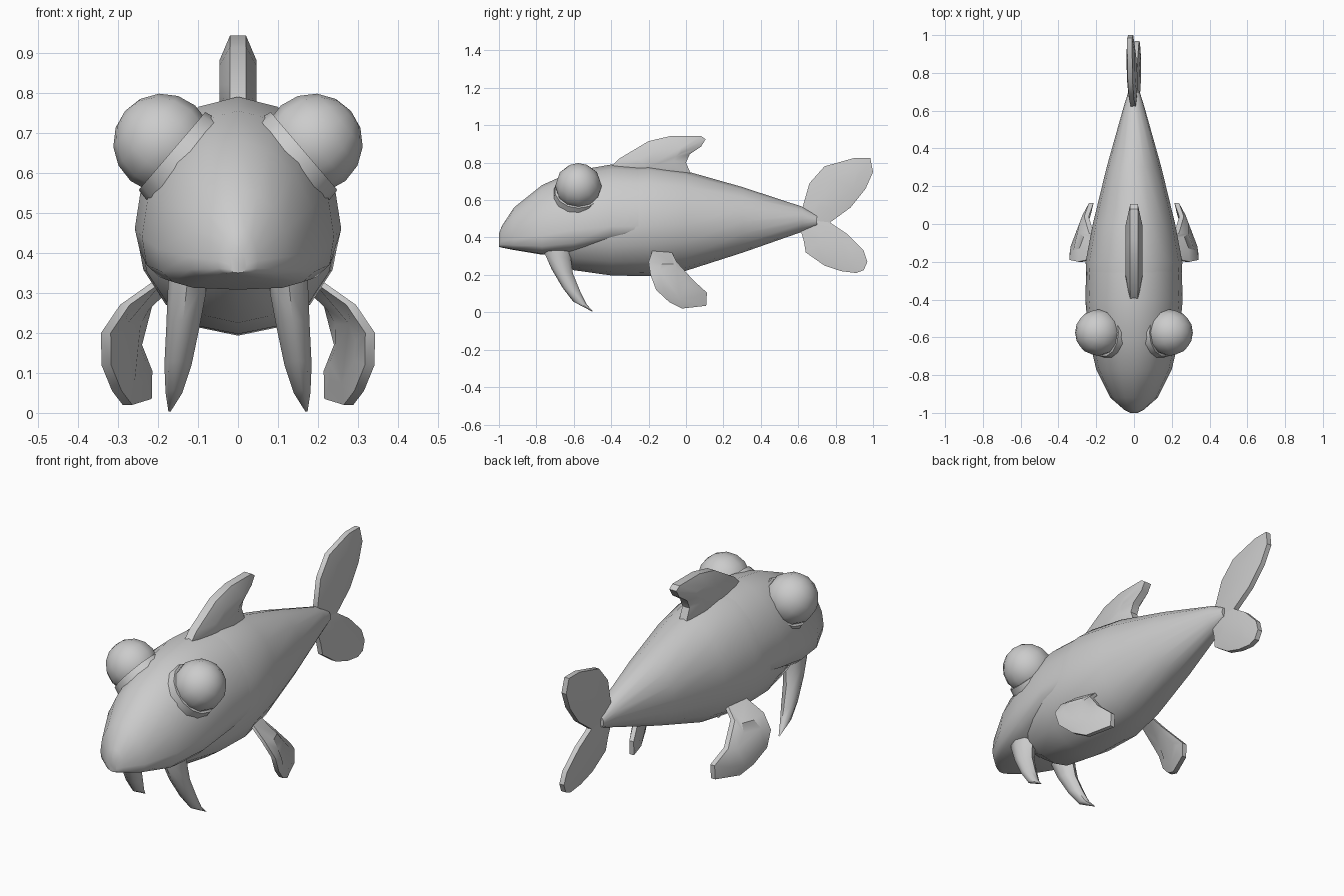
import bpy, bmesh, math
from mathutils import Vector

if "Cube" in bpy.data.objects:
    bpy.data.objects.remove(bpy.data.objects["Cube"])


def finish(bm, name, angle=40):
    bmesh.ops.recalc_face_normals(bm, faces=bm.faces)
    mesh = bpy.data.meshes.new(name)
    bm.to_mesh(mesh)
    bm.free()
    ob = bpy.data.objects.new(name, mesh)
    bpy.context.collection.objects.link(ob)
    bpy.ops.object.select_all(action='DESELECT')
    ob.select_set(True)
    bpy.context.view_layer.objects.active = ob
    bpy.ops.object.shade_smooth_by_angle(angle=math.radians(angle))
    return ob


def loft(name, rings, angle=40):
    bm = bmesh.new()
    loops = [[bm.verts.new(p) for p in ring] for ring in rings]
    n = len(loops[0])
    for a, b in zip(loops, loops[1:]):
        for i in range(n):
            j = (i + 1) % n
            bm.faces.new((a[i], a[j], b[j], b[i]))
    bm.faces.new(loops[0])
    bm.faces.new(loops[-1])
    return finish(bm, name, angle)


def section(y, w, top, mid, bottom, low_power=1.0, n=16):
    """Closed cross-section: elliptical back, adjustable boxiness below."""
    ring = []
    for i in range(n):
        a = 2 * math.pi * i / n
        c, s = math.cos(a), math.sin(a)
        if s >= -1e-6:
            ring.append((w * c, y, mid + (top - mid) * s))
        else:
            x = math.copysign(abs(c) ** low_power, c) if abs(c) > 1e-6 else 0
            ring.append((w * x, y, mid - (mid - bottom) * abs(s) ** low_power))
    return ring


def fin(name, outline, centre, edge, middle, shrink, bend):
    """Blade drawn in side view, thicker in the middle; bend gives its x."""
    cy, cz = centre

    def ring(k, t):
        pts = [(cy + (y - cy) * k, cz + (z - cz) * k) for y, z in outline]
        return [(bend(y, z) + t, y, z) for y, z in pts]
    return loft(name, [ring(shrink, -middle), ring(1, -edge),
                       ring(1, edge), ring(shrink, middle)], 35)


# Body with belly and lower jaw
loft("body", [section(*s) for s in [
    (-.72, .14, .65, .45, .315), (-.60, .205, .73, .45, .225),
    (-.40, .247, .775, .45, .197), (-.20, .256, .785, .46, .193),
    (0, .218, .755, .47, .222), (.30, .145, .67, .485, .318),
    (.62, .055, .565, .50, .43), (.70, .03, .52, .49, .46)]])

# Head shell overhanging the jaw
loft("head", [section(*s, low_power=.6) for s in [
    (-1.0, .02, .42, .37, .35), (-.985, .05, .46, .38, .346),
    (-.92, .125, .56, .39, .333), (-.77, .20, .68, .41, .308),
    (-.60, .24, .755, .44, .315), (-.40, .258, .79, .46, .367),
    (-.22, .252, .78, .46, .42)]], 50)

# Dorsal fin
fin("dorsal_fin",
    [(-.41, .77), (-.36, .82), (-.2, .915), (-.08, .943), (.08, .943),
     (.105, .925), (.08, .885), (.02, .845), (.0, .80), (.03, .73), (-.1, .68), (-.3, .72)],
    (-.13, .82), .02, .046, .5, lambda y, z: 0)

# Tail lobes, slightly twisted
twist = lambda y, z: -.07 * (z - .5)
fin("tail_upper_lobe",
    [(.64, .49), (.62, .55), (.66, .69), (.74, .78), (.9, .825), (.985, .825),
     (1.0, .75), (.96, .66), (.88, .56), (.77, .48)],
    (.81, .65), .013, .022, .55, twist)
fin("tail_lower_lobe",
    [(.77, .48), (.86, .42), (.95, .33), (.97, .27), (.95, .225), (.91, .21),
     (.83, .22), (.74, .25), (.64, .32), (.63, .38), (.61, .45), (.65, .50)],
    (.79, .34), .013, .022, .55, twist)

for side, label in ((-1, "left"), (1, "right")):
    # Pectoral fins, curving outward
    ob = fin("pectoral_fin_" + label,
             [(-.18, .33), (-.08, .33), (-.05, .27), (.04, .17), (.112, .105),
              (.108, .035), (-.02, .02), (-.09, .055), (-.16, .12), (-.19, .2),
              (-.2, .27)],
             (-.05, .15), .012, .022, .6,
             lambda y, z: .28 - .38 * (y + .03) - 4.3 * max(0, z - .15) ** 2)
    for v in ob.data.vertices:
        v.co.x *= side
    if side < 0:
        ob.data.flip_normals()

    # Curved barbels under the mouth
    rings = []
    for x, y, z, rx, ry in [(.125, -.69, .35, .048, .075), (.128, -.685, .30, .048, .07),
                            (.137, -.662, .22, .042, .057), (.15, -.612, .12, .034, .047),
                            (.16, -.567, .05, .021, .036), (.171, -.50, .004, .003, .003)]:
        rings.append([(side * (x + rx * math.cos(a)), y + ry * math.sin(a),
                       z - .2 * ry * math.sin(a))
                      for a in (math.pi * i / 4 for i in range(8))])
    loft("barbel_" + label, rings, 50)

    # Eyes and their collars
    axis = Vector((side * .76, 0, .65))
    rot = axis.to_track_quat('Z', 'Y')
    bm = bmesh.new()
    bmesh.ops.create_uvsphere(bm, u_segments=12, v_segments=8, radius=.124)
    bmesh.ops.rotate(bm, verts=bm.verts, cent=(0, 0, 0), matrix=rot.to_matrix())
    bmesh.ops.translate(bm, verts=bm.verts, vec=(side * .188, -.575, .674))
    finish(bm, "eye_" + label, 60)

    bm = bmesh.new()
    bmesh.ops.create_cone(bm, cap_ends=True, segments=14, radius1=.138,
                          radius2=.128, depth=.05)
    bmesh.ops.rotate(bm, verts=bm.verts, cent=(0, 0, 0), matrix=rot.to_matrix())
    bmesh.ops.translate(bm, verts=bm.verts, vec=(side * .146, -.575, .638))
    finish(bm, "eye_collar_" + label, 40)
